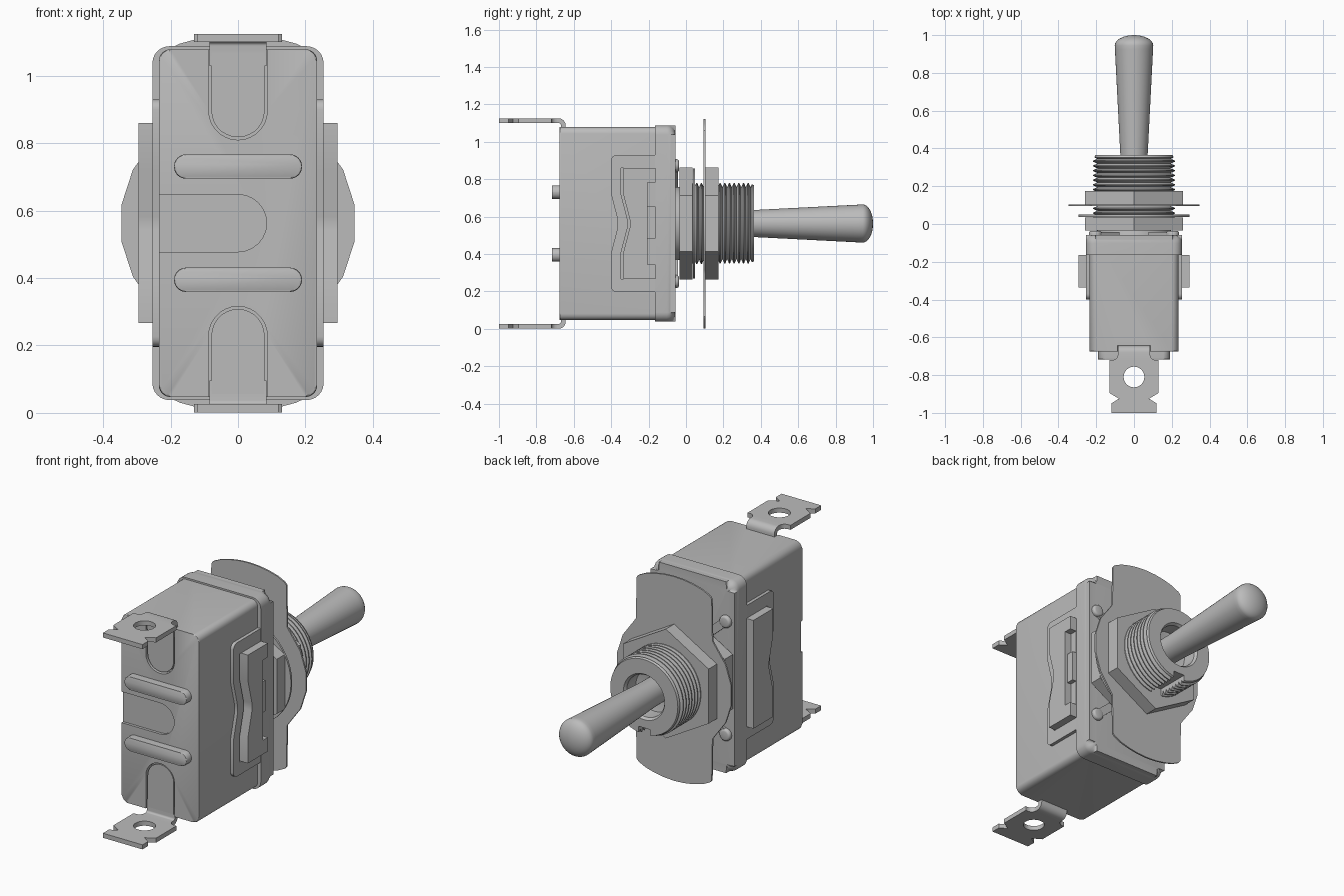
import bpy, bmesh, math
from mathutils import Vector

if "Cube" in bpy.data.objects:
    bpy.data.objects.remove(bpy.data.objects["Cube"], do_unlink=True)

ZC = 0.563  # height of the lever axis

grey = bpy.data.materials.new("plain grey")
grey.use_nodes = True
COLOUR = (0.5, 0.5, 0.5, 1)
grey.diffuse_color = COLOUR
grey.node_tree.nodes["Principled BSDF"].inputs["Base Color"].default_value = COLOUR


def finish(name, bm):
    bmesh.ops.recalc_face_normals(bm, faces=bm.faces)
    mesh = bpy.data.meshes.new(name)
    bm.to_mesh(mesh)
    bm.free()
    ob = bpy.data.objects.new(name, mesh)
    bpy.context.collection.objects.link(ob)
    mesh.materials.append(grey)
    return ob


def prism(name, pts, axis, a, b, bevel=0.0, segs=5):
    """Extrude a 2D outline along an axis from a to b; bevel rounds the b end."""
    place = {"x": lambda p, t: (t, p[0], p[1]),
             "y": lambda p, t: (p[0], t, p[1]),
             "z": lambda p, t: (p[0], p[1], t)}[axis]
    bm = bmesh.new()
    near = [bm.verts.new(place(p, a)) for p in pts]
    far = [bm.verts.new(place(p, b)) for p in pts]
    bm.faces.new(near)
    end = bm.faces.new(far)
    n = len(pts)
    for i in range(n):
        j = (i + 1) % n
        bm.faces.new((near[i], near[j], far[j], far[i]))
    if bevel:
        bmesh.ops.bevel(bm, geom=list(end.edges), offset=bevel, segments=segs,
                        profile=0.5, affect="EDGES")
    return finish(name, bm)


def arc(cx, cy, r, start, stop, n):
    angles = [math.radians(start + (stop - start) * i / n) for i in range(n + 1)]
    return [(cx + r * math.cos(t), cy + r * math.sin(t)) for t in angles]


def rounded(x0, x1, z0, z1, r, n=6):
    return (arc(x1 - r, z1 - r, r, 0, 90, n) + arc(x0 + r, z1 - r, r, 90, 180, n)
            + arc(x0 + r, z0 + r, r, 180, 270, n) + arc(x1 - r, z0 + r, r, 270, 360, n))


def box(name, x0, x1, y0, y1, z0, z1):
    return prism(name, [(x0, z0), (x1, z0), (x1, z1), (x0, z1)], "y", y0, y1)


def lathe(name, profile, n=48):
    """Turn (radius, y) points about the lever axis."""
    bm = bmesh.new()
    verts = [bm.verts.new((r, y, ZC)) for r, y in profile]
    edges = [bm.edges.new(pair) for pair in zip(verts, verts[1:])]
    bmesh.ops.spin(bm, geom=verts + edges, cent=(0, 0, ZC), axis=(0, 1, 0),
                   angle=math.tau, steps=n)
    bmesh.ops.remove_doubles(bm, verts=bm.verts, dist=0.0002)
    return finish(name, bm)


def activate(ob):
    bpy.ops.object.select_all(action="DESELECT")
    ob.select_set(True)
    bpy.context.view_layer.objects.active = ob


def cut(ob, cutter):
    cutter.hide_render = True
    mod = ob.modifiers.new("cut", "BOOLEAN")
    mod.operation = "DIFFERENCE"
    mod.solver = "EXACT"
    mod.object = cutter
    activate(ob)
    bpy.ops.object.modifier_apply(modifier=mod.name)
    bpy.data.objects.remove(cutter, do_unlink=True)


def flip(pts, up):
    """Mirror outline heights about the axis for the lower copy."""
    return pts if up else [(p, 2 * ZC - z) for p, z in pts]


# Body and its front face details
body = prism("body", rounded(-0.235, 0.235, 0.047, 1.079, 0.035), "y", -0.1, -0.675, 0.008, 2)
cut(body, prism("label_cutter", arc(0, ZC, 0.085, -90, 90, 12)
                + [(-0.3, ZC + 0.085), (-0.3, ZC - 0.085)], "y", -0.7, -0.66))
for up in (True, False):
    side = "upper" if up else "lower"
    groove = arc(0, 0.897, 0.087, 180, 360, 14) + [(0.087, 1.2), (-0.087, 1.2)]
    cut(body, prism("groove_cutter", flip(groove, up), "y", -0.75, -0.643))
    tongue = arc(0, 0.897, 0.079, 180, 360, 14) + [(0.079, 1.07), (-0.079, 1.07)]
    prism(side + "_terminal_tongue", flip(tongue, up), "y", -0.67, -0.64)

    z = ZC + (0.168 if up else -0.168)
    prism(side + "_front_rib", rounded(-0.19, 0.19, z - 0.036, z + 0.036, 0.0355, 8),
          "y", -0.66, -0.717, 0.006, 2)

    # Terminal: bent neck and flat drilled tab
    bend = (arc(-0.68, 1.089, 0.036, 90, 0, 6) + [(-0.644, 1.03), (-0.669, 1.03)]
            + arc(-0.68, 1.089, 0.011, 0, 90, 6) + [(-0.72, 1.10), (-0.72, 1.125)])
    prism(side + "_terminal_neck", flip(bend, up), "x", -0.085, 0.085)
    half = [(0.085, -0.69)] + arc(0.115, -0.69, 0.03, 180, 270, 5) + [
        (0.13, -0.72), (0.13, -0.895), (0.08, -0.925), (0.12, -0.95), (0.12, -1)]
    z0, z1 = (1.10, 1.125) if up else (0.001, 0.026)
    tab = prism(side + "_terminal_tab", half + [(-x, y) for x, y in reversed(half)], "z", z0, z1)
    cut(tab, prism("hole_cutter", arc(0, -0.81, 0.055, 0, 345, 23), "z", z0 - 0.1, z1 + 0.1))

# Metal cover wrapped round the back of the body
prism("cover", rounded(-0.254, 0.254, 0.038, 1.088, 0.05), "y", -0.165, -0.057, 0.045, 6)

# Side flanges and latch blocks, both with a shallow V at the front edge
V = [(0, 0.155), (0.035, 0.02), (0.035, -0.02), (0, -0.155)]
flange = ([(-0.15, 0.93)] + arc(-0.37, 0.9, 0.03, 90, 180, 5)
          + [(-0.4 + d, ZC + h) for d, h in V]
          + arc(-0.37, 0.226, 0.03, 180, 270, 5) + [(-0.15, 0.196)])
block = ([(-0.163, 0.86), (-0.335, 0.86)] + [(-0.335 + d, ZC + h) for d, h in V]
         + [(-0.335, 0.266), (-0.163, 0.266)])
for s, side in ((1, "left"), (-1, "right")):
    fl = prism(side + "_side_flange", flange, "x", s * 0.2, s * 0.253)
    cut(fl, prism("window_cutter", [(y - 0.012 if y < -0.2 else y + 0.002, z) for y, z in block],
                  "x", s * 0.237, s * 0.3))
    latch = prism(side + "_latch_block", block, "x", s * 0.2, s * 0.295)
    if s > 0:
        cut(latch, box("step_cutter", 0.256, 0.4, -0.205, -0.1, ZC - 0.22, ZC + 0.22))
        box("latch_stop", 0.23, 0.28, -0.205, -0.163, ZC - 0.08, ZC + 0.09)

# Clinch strips at the corners of the cover
for sx in (1, -1):
    for sz in (1, -1):
        a, b = Vector((sx * 0.09, ZC + sz * 0.21)), Vector((sx * 0.205, ZC + sz * 0.31))
        d = (b - a).normalized() * 0.022
        w = Vector((-d.y, d.x))
        prism("clinch_strip", [a - w, b - w, b + w, a + w], "y", -0.07, -0.043)
        prism("clinch_rivet", arc(b.x, b.y, 0.034, 0, 330, 11), "y", -0.08, -0.037, 0.012, 3)

# Threaded bushing with a bore and a keyway
PITCH = 0.025
thread = [(0.0, -0.07), (0.2, -0.07)]
y = -0.03
while y + PITCH < 0.36:
    thread += [(0.194, y), (0.217, y + PITCH * 0.4), (0.217, y + PITCH * 0.6)]
    y += PITCH
thread += [(0.194, y), (0.21, 0.352), (0.205, 0.364), (0.125, 0.364), (0.115, 0.35),
           (0.115, 0.27), (0.0, 0.24)]
bushing = lathe("threaded_bushing", thread)
cut(bushing, box("keyway_cutter", -0.035, 0.035, 0.11, 0.5, ZC - 0.3, ZC - 0.17))

# Hex nuts, lock washer and indicator plate
hexagon = arc(0, ZC, 0.3, 30, 330, 5)
prism("rear_nut", hexagon, "y", -0.035, 0.035)
prism("front_nut", hexagon, "y", 0.103, 0.175)
prism("lock_washer", arc(0, ZC, 0.295, 0, 352.5, 47), "y", 0.038, 0.049)
R = 0.014
right = arc(0, ZC, 0.35, -45, 45, 5)
top = arc(0, ZC, 0.56, 66, 114, 8)
lower = arc(0, ZC, 0.56, 246, 294, 8)
left = arc(0, ZC, 0.35, 135, 225, 5)


def soften(pts):
    """Clip the two outer corners of an end arc."""
    (ax, az), (bx, bz) = pts[0], pts[-1]
    inward = -R if az > ZC else R
    return ([(ax, az + inward), (ax * 0.95, az)] + pts[1:-1]
            + [(bx * 0.95, bz), (bx, bz + inward)])


neck = 0.232
plate = right + [(neck, ZC + 0.27)] + soften(top) + [(-neck, ZC + 0.27)] + left \
    + [(-neck, ZC - 0.27)] + soften(lower) + [(neck, ZC - 0.27)]
prism("indicator_plate", plate, "y", 0.094, 0.103)

# Toggle lever with a domed tip
tip = [(0.102 * math.cos(t), 0.945 + 0.055 * math.sin(t))
       for t in [math.pi / 2 * i / 8 for i in range(9)]]
lathe("toggle_lever", [(0.0, 0.24), (0.07, 0.24), (0.072, 0.36), (0.101, 0.925)] + tip, 40)

for ob in list(bpy.context.scene.objects):
    if ob.type == "MESH":
        activate(ob)
        bpy.ops.object.shade_smooth_by_angle(angle=math.radians(35))
